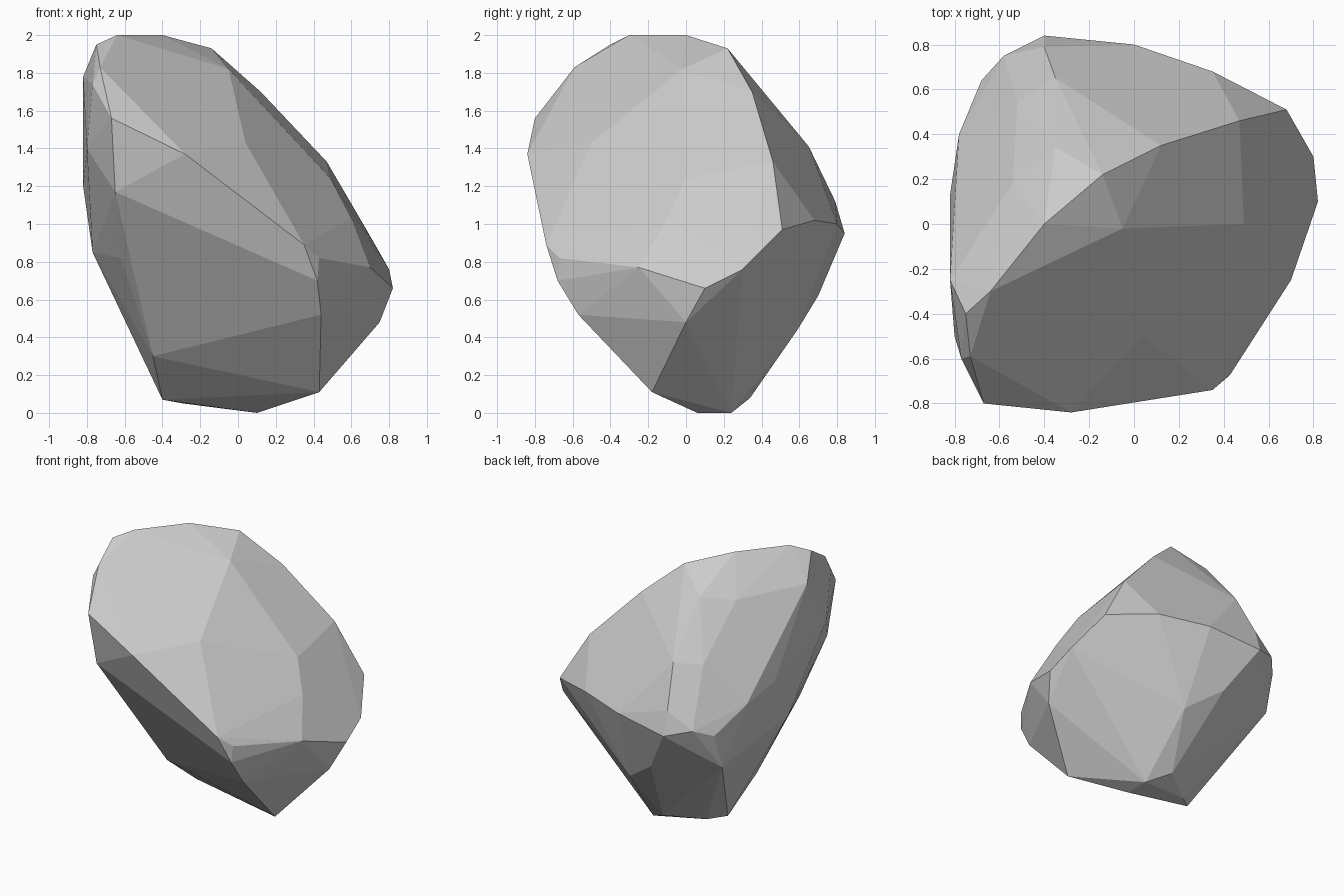
import bpy, bmesh
from math import radians

# Ridge lines of the boulder; the hull across them makes the flat facets
crest = [(0.68, 0.51, 0.97), (0.47, 0.46, 1.33), (0.12, 0.35, 1.7), (-0.14, 0.22, 1.93),
         (-0.4, 0.0, 2.0), (-0.64, -0.3, 2.0), (-0.75, -0.4, 1.95)]
front_ridge = [(-0.73, -0.59, 1.83), (-0.77, -0.6, 1.74), (-0.67, -0.8, 1.56), (-0.28, -0.84, 1.37),
               (0.35, -0.74, 0.89), (0.43, -0.67, 0.82)]
right_rim = [(0.7, -0.25, 0.77), (0.82, 0.1, 0.66), (0.8, 0.3, 0.76)]
slope = [(0.04, -0.5, 1.43), (-0.05, -0.02, 1.82), (0.49, 0.0, 1.24), (0.6, -0.1, 1.03)]
left_rim = [(-0.82, -0.25, 1.78), (-0.82, 0.13, 1.2), (-0.78, 0.4, 1.12),
            (-0.8, -0.5, 1.4), (-0.77, -0.1, 0.85), (-0.69, 0.56, 0.69)]
front_left_edge = [(-0.65, -0.73, 1.17), (-0.62, -0.45, 0.82), (-0.45, -0.19, 0.3)]
front_right_edge = [(0.42, -0.68, 0.7), (0.44, -0.57, 0.52), (0.43, -0.18, 0.11), (0.75, 0.0, 0.48)]
back_rim = [(-0.68, 0.64, 0.95), (-0.58, 0.75, 1.0), (-0.4, 0.84, 0.95),
            (0.0, 0.8, 1.0), (0.35, 0.68, 1.02)]
back_ridge = [(-0.4, 0.79, 1.12), (-0.35, 0.65, 1.41), (-0.52, 0.54, 1.4),
              (-0.35, 0.34, 1.78), (-0.54, 0.18, 1.75)]
base = [(0.1, 0.06, 0.0), (0.1, 0.24, 0.0), (-0.4, 0.08, 0.07), (-0.29, 0.17, 0.05),
        (-0.05, 0.34, 0.08), (0.05, 0.59, 0.44), (-0.2, 0.7, 0.62)]

bm = bmesh.new()
for line in (crest, front_ridge, right_rim, slope, left_rim, front_left_edge,
             front_right_edge, back_rim, back_ridge, base):
    for p in line:
        bm.verts.new(p)
bmesh.ops.convex_hull(bm, input=bm.verts[:])
loose = [v for v in bm.verts if not v.link_faces]
bmesh.ops.delete(bm, geom=loose, context='VERTS')

# Merge nearly coplanar triangles into broad facets
bmesh.ops.dissolve_limit(bm, angle_limit=radians(3), verts=bm.verts[:], edges=bm.edges[:])
bmesh.ops.recalc_face_normals(bm, faces=bm.faces[:])

mesh = bpy.data.meshes.new("boulder")
bm.to_mesh(mesh)
bm.free()
boulder = bpy.data.objects.new("boulder", mesh)
bpy.context.collection.objects.link(boulder)
